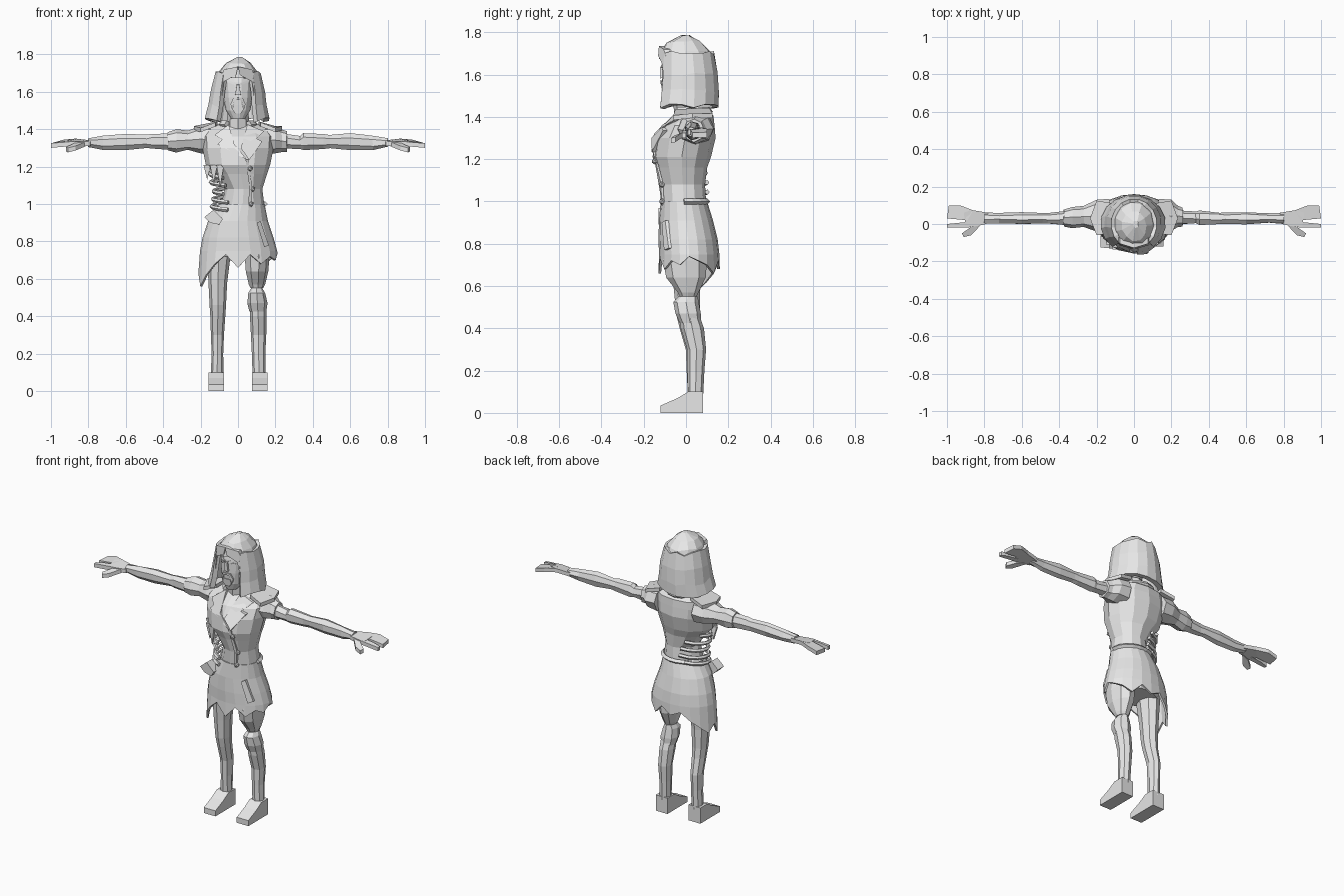
import bpy, bmesh, math, random
from mathutils import Vector

random.seed(4)
grey = bpy.data.materials.new("light_grey")
grey.diffuse_color = (0.8, 0.8, 0.8, 1)


def finish(name, bm):
    bmesh.ops.recalc_face_normals(bm, faces=bm.faces)
    me = bpy.data.meshes.new(name)
    bm.to_mesh(me)
    bm.free()
    me.materials.append(grey)
    ob = bpy.data.objects.new(name, me)
    bpy.context.collection.objects.link(ob)
    return ob


def skin(bm, loops, closed=True, caps=True):
    rows = [[bm.verts.new(p) for p in loop] for loop in loops]
    n = len(rows[0])
    for a, b in zip(rows, rows[1:]):
        for i in range(n if closed else n - 1):
            j = (i + 1) % n
            bm.faces.new((a[i], a[j], b[j], b[i]))
    if caps and closed:
        bm.faces.new(rows[0])
        bm.faces.new(rows[-1])


def loft(name, rings, n=10, axis="z", jitter=0, sx=1):
    """Rings are (position, centre 1, centre 2, radius 1, radius 2)."""
    loops = []
    for t, a, b, ra, rb in rings:
        loop = []
        for i in range(n):
            w = math.tau * i / n
            u, v = a + ra * math.cos(w), b + rb * math.sin(w)
            p = Vector((u, v, t) if axis == "z" else (sx * t, u, v))
            loop.append(p + Vector([random.uniform(-jitter, jitter) for _ in "xyz"]))
        loops.append(loop)
    bm = bmesh.new()
    skin(bm, loops)
    return finish(name, bm)


def prism(name, pts, push):
    bm = bmesh.new()
    skin(bm, [[Vector(p) for p in pts], [Vector(p) + Vector(push) for p in pts]])
    return finish(name, bm)


def tube(name, pts, r, sides=5):
    pts = [Vector(p) for p in pts]
    loops = []
    for i, p in enumerate(pts):
        d = (pts[min(i + 1, len(pts) - 1)] - pts[max(i - 1, 0)]).normalized()
        u = d.orthogonal() if abs(d.z) > .9 else d.cross(Vector((0, 0, 1)))
        u.normalize()
        v = d.cross(u)
        loops.append([p + r * (u * math.cos(math.tau * k / sides) + v * math.sin(math.tau * k / sides))
                      for k in range(sides)])
    bm = bmesh.new()
    skin(bm, loops)
    return finish(name, bm)


def front(rings, x, z):
    """Front surface depth of a vertical loft."""
    rs = sorted(rings)
    for lo, hi in zip(rs, rs[1:]):
        if lo[0] <= z <= hi[0]:
            f = (z - lo[0]) / (hi[0] - lo[0])
            _, cx, cy, rx, ry = [p + (q - p) * f for p, q in zip(lo, hi)]
            return cy - ry * math.sqrt(max(.05, 1 - ((x - cx) / rx) ** 2))
    return rs[0][2] - rs[0][4]


def plate(name, rings, pts, lift=.008):
    return prism(name, [(x, front(rings, x, z) - lift, z) for x, z in pts], (0, .02, 0))


# Torso, narrow on the torn side of the waist
torso = [(1.44, 0, .03, .065, .06), (1.405, 0, .04, .17, .09), (1.36, 0, .01, .195, .125),
         (1.30, 0, -.005, .19, .145), (1.21, 0, -.02, .172, .138), (1.16, .015, -.02, .14, .12),
         (1.08, .03, -.015, .1, .105), (1.0, .025, -.01, .115, .105), (.94, .01, 0, .14, .11)]
loft("torso", torso, 12)
loft("neck", [(1.37, 0, .01, .065, .06), (1.5, 0, -.01, .055, .055)], 8)
loft("pelvis", [(.97, .01, 0, .13, .1), (.84, 0, .01, .165, .12), (.72, 0, .02, .14, .1)], 10)

# Coat skirt with a ragged hem
skirt = [(1.0, .02, -.01, .122, .11), (.91, 0, 0, .16, .128), (.82, 0, .01, .19, .14), (.75, .003, .015, .206, .143)]
hem = [.74, .72, .70, .66, .72, .68, .71, .66, .62, .58, .63, .56, .62, .68, .73, .66, .73, .68, .72, .70]
angles = [math.tau * i / 20 for i in range(20)]
loops = [[(cx + rx * math.cos(w), cy + ry * math.sin(w), z) for w in angles] for z, cx, cy, rx, ry in skirt]
loops.append([(.212 * math.cos(w), .015 + .145 * math.sin(w), h) for w, h in zip(angles, hem)])
bm = bmesh.new()
skin(bm, loops, caps=False)
coat = finish("coat_skirt", bm)
coat.modifiers.new("thickness", "SOLIDIFY").thickness = .012

# Lapels, front edge, pocket flaps and buttons
plate("right_lapel", torso, [(-.05, 1.425), (-.125, 1.37), (-.085, 1.345), (-.11, 1.32), (.05, 1.235), (-.02, 1.32)], .014)
plate("left_lapel", torso, [(.05, 1.425), (.14, 1.39), (.1, 1.35), (.13, 1.335), (.06, 1.235), (.015, 1.30)], .014)
plate("coat_edge", torso, [(.04, 1.24), (.055, 1.24), (.075, 1.1), (.07, .98), (.055, .98), (.06, 1.1)])
plate("pocket_flap", skirt, [(.10, .9), (.12, .91), (.165, .78), (.14, .77)], .014)
for i, (x, z) in enumerate([(.065, 1.19), (.078, 1.08), (.07, 1.0)]):
    bm = bmesh.new()
    bmesh.ops.create_icosphere(bm, subdivisions=1, radius=.015)
    bmesh.ops.translate(bm, verts=bm.verts, vec=(x, front(torso, x, z) - .006, z))
    finish(f"button_{i + 1}", bm)
tube("back_belt", [(.02 + .125 * math.cos(math.radians(a)), -.01 + .113 * math.sin(math.radians(a)), 1.0)
                   for a in range(0, 181, 20)], .014, 4)
tube("collar", [(.085 * math.cos(math.radians(a)), .025 + .08 * math.sin(math.radians(a)), 1.425)
                for a in range(-50, 231, 28)], .022, 5)

# Exposed ribs, torn cloth and pouch on the open side
for i, (z, r, a0, a1) in enumerate([(1.155, .14, 150, 240), (1.115, .135, 110, 245),
                                    (1.07, .12, 100, 235), (1.025, .125, 95, 250), (.985, .13, 110, 250)]):
    tube(f"rib_{i + 1}", [(-.01 + r * math.cos(math.radians(a0 + (a1 - a0) * k / 6)),
                           -.01 + .11 * math.sin(math.radians(a0 + (a1 - a0) * k / 6)),
                           z + .02 - .006 * k) for k in range(7)], .012)
for i, x in enumerate((-.165, -.13, -.095)):
    prism(f"torn_strip_{i + 1}", [(x - .02, front(torso, x, 1.21), 1.21), (x + .02, front(torso, x, 1.21), 1.21),
                                  (x, front(torso, x, 1.21) + .01, 1.13 - .02 * i)], (0, .015, 0))
prism("pouch", [(-.18, -.125, .93), (-.13, -.13, .97), (-.08, -.13, .92), (-.10, -.13, .89), (-.15, -.125, .90)], (0, .06, 0))

# Head and face
head = [(1.455, 0, -.06, .035, .035), (1.50, 0, -.045, .065, .065), (1.57, 0, -.03, .08, .085),
        (1.65, 0, -.02, .088, .092), (1.72, 0, -.01, .085, .085)]
loft("head", head, 14)
for s, side in ((-1, "right"), (1, "left")):
    plate(side + "_brow", head, [(s * x, z) for x, z in [(.012, 1.645), (.065, 1.668), (.065, 1.658), (.014, 1.634)]], .007)
    plate(side + "_eye", head, [(s * x, z) for x, z in [(.018, 1.625), (.035, 1.636), (.055, 1.632), (.038, 1.62)]], .003)
    plate(side + "_moustache", head, [(s * x, z) for x, z in
          [(0, 1.572), (.025, 1.568), (.04, 1.535), (.034, 1.51), (.026, 1.53), (.02, 1.554), (0, 1.558)]], .007)
plate("goatee", head, [(-.026, 1.53), (.026, 1.53), (.03, 1.505), (.015, 1.485), (-.015, 1.485), (-.03, 1.505)], .008)
prism("nose", [(-.015, -.105, 1.585), (.015, -.105, 1.585), (.007, -.105, 1.64), (-.007, -.105, 1.64)], (0, -.018, -.003))

# Hair: crown, curtain and fringe
crown = [(1.785, .01, 0, .015, .02), (1.755, 0, -.01, .065, .08), (1.715, 0, -.003, .1, .115), (1.675, 0, 0, .118, .128)]
loft("hair_crown", crown, 11, jitter=.005)
arc = [math.radians(-52 + 284 * i / 13) for i in range(14)]
loops = []
for z, cx, cy, rx, ry in [(1.70, 0, 0, .108, .12), (1.6, 0, .005, .132, .132),
                          (1.52, -.003, .005, .142, .138), (1.45, -.005, 0, .16, .142)]:
    loops.append([(cx + rx * math.cos(w), cy + ry * math.sin(w), z + random.uniform(-.012, .012)) for w in arc])
bm = bmesh.new()
skin(bm, loops, closed=False)
hair = finish("hair_curtain", bm)
mod = hair.modifiers.new("thickness", "SOLIDIFY")
mod.thickness, mod.offset = .03, 0
for s, side in ((-1, "right"), (1, "left")):
    prism(side + "_fringe", [(s * .0, -.128, 1.735), (s * .075, -.105, 1.72), (s * .115, -.075, 1.62),
                             (s * .088, -.10, 1.55), (s * .075, -.115, 1.655), (s * .01, -.132, 1.69)], (0, .03, 0))

# Arms, sleeves and hands
arm = [(.16, .04, 1.35, .06, .06), (.27, .035, 1.335, .038, .042), (.33, .033, 1.33, .033, .036),
       (.35, .032, 1.335, .04, .046), (.46, .03, 1.335, .032, .04), (.49, .03, 1.335, .03, .036),
       (.6, .03, 1.333, .033, .045), (.72, .03, 1.327, .027, .038), (.8, .03, 1.33, .03, .024)]
short_sleeve = [(.13, .045, 1.345, .09, .075), (.2, .045, 1.345, .085, .072), (.235, .04, 1.34, .055, .06), (.26, .038, 1.335, .05, .055)]
long_sleeve = short_sleeve[:2] + [(.27, .04, 1.34, .055, .052), (.33, .035, 1.34, .055, .062), (.375, .033, 1.335, .045, .05)]
hand_parts = {
    "palm": [(.78, .06, 1.34), (.87, .075, 1.35), (.91, .06, 1.345), (.9, -.018, 1.335), (.86, -.015, 1.335), (.79, .0, 1.335)],
    "fingers": [(.86, .073, 1.35), (.93, .1, 1.345), (.99, .1, 1.328), (1.0, .03, 1.325), (.89, .02, 1.342)],
    "forefinger": [(.88, .012, 1.338), (.95, .005, 1.335), (1.0, 0, 1.325), (1.0, -.02, 1.325), (.88, -.018, 1.335)],
    "thumb": [(.81, .005, 1.335), (.87, -.015, 1.328), (.92, -.05, 1.305), (.91, -.07, 1.30), (.87, -.06, 1.31)]}
for s, side, sleeve in ((-1, "right", long_sleeve), (1, "left", short_sleeve)):
    loft(side + "_arm", arm, 7, "x", .003, s)
    loft(side + "_sleeve", sleeve, 8, "x", .003, s)
    for part, pts in hand_parts.items():
        prism(f"{side}_{part}", [(s * x, y, z) for x, y, z in pts], (0, 0, -.024))
    prism(side + "_shoulder_flap", [(s * .12, -.05, 1.415), (s * .2, -.06, 1.385), (s * .235, .03, 1.395),
                                    (s * .2, .125, 1.395), (s * .11, .11, 1.42)], (0, 0, .022))

# Legs and feet
loft("right_leg", [(.84, -.09, .01, .07, .085), (.7, -.103, .005, .06, .075), (.58, -.108, .005, .05, .062),
                   (.46, -.108, .01, .044, .055), (.4, -.108, .02, .04, .05), (.3, -.11, .045, .035, .046),
                   (.2, -.11, .045, .031, .042), (.08, -.112, .045, .034, .036)], 8)
loft("left_shorts", [(.84, .09, .01, .07, .09), (.72, .1, -.005, .068, .105), (.64, .1, .0, .062, .095),
                     (.57, .1, .01, .045, .05), (.55, .1, .01, .035, .04)], 9)
loft("left_thigh_bone", [(.6, .1, .01, .02, .022), (.5, .1, .01, .02, .022)], 6)
loft("left_knee", [(.55, .1, .01, .03, .045), (.525, .1, .0, .045, .06), (.47, .104, .01, .054, .06), (.425, .106, .02, .045, .05)], 8)
loft("left_leg", [(.47, .108, .015, .045, .045), (.4, .108, .03, .044, .055), (.3, .11, .05, .041, .045),
                  (.2, .11, .047, .036, .04), (.08, .113, .045, .035, .036)], 8)
for s, side in ((-1, "right"), (1, "left")):
    prism(side + "_foot", [(s * .075, y, z) for y, z in
          [(.08, 0), (.08, .1), (.01, .1), (-.04, .07), (-.12, .035), (-.12, 0)]], (s * .082, 0, 0))
